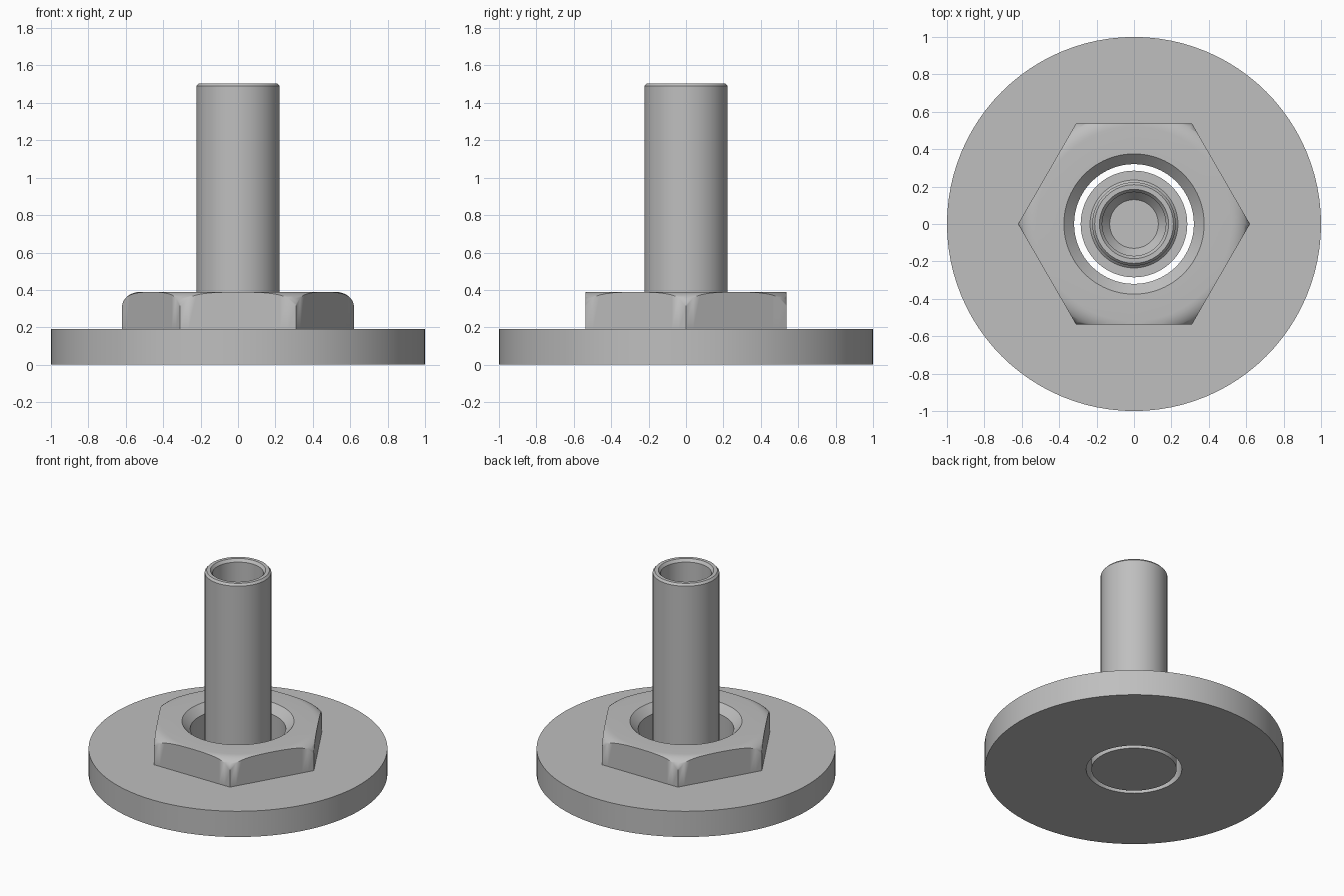
import bpy, bmesh, math

cube = bpy.data.objects.get("Cube")
if cube:
    bpy.data.objects.remove(cube)

STEEL = (0.52, 0.52, 0.52, 1)
steel = bpy.data.materials.new("grey steel")
steel.use_nodes = True
steel.diffuse_color = STEEL
steel.node_tree.nodes["Principled BSDF"].inputs["Base Color"].default_value = STEEL

SEGMENTS = 96


def revolve(name, profile, closed, shape=None):
    """Spin (radius, height) points about z; shape may adjust each point by angle."""
    bm = bmesh.new()
    rings = []
    for r, z in profile:
        ring = []
        for i in range(SEGMENTS):
            a = math.tau * i / SEGMENTS
            pr, pz = shape(r, z, a) if shape else (r, z)
            ring.append(bm.verts.new((pr * math.cos(a), pr * math.sin(a), pz)))
        rings.append(ring)
    pairs = list(zip(rings, rings[1:]))
    if closed:
        pairs.append((rings[-1], rings[0]))
    else:
        bm.faces.new(rings[0])
        bm.faces.new(rings[-1])
    for lower, upper in pairs:
        for i in range(SEGMENTS):
            j = (i + 1) % SEGMENTS
            bm.faces.new((lower[i], lower[j], upper[j], upper[i]))
    bmesh.ops.remove_doubles(bm, verts=bm.verts, dist=0.00005)
    bmesh.ops.recalc_face_normals(bm, faces=bm.faces)
    mesh = bpy.data.meshes.new(name)
    bm.to_mesh(mesh)
    bm.free()
    mesh.materials.append(steel)
    obj = bpy.data.objects.new(name, mesh)
    bpy.context.collection.objects.link(obj)
    bpy.ops.object.select_all(action="DESELECT")
    obj.select_set(True)
    bpy.context.view_layer.objects.active = obj
    bpy.ops.object.shade_smooth_by_angle(angle=math.radians(25))
    return obj


HOLE = 0.32
BASE_TOP = 0.19
NUT_TOP = 0.39

# Round base plate with a through hole
revolve("base_plate", [(HOLE, 0), (1, 0), (1, BASE_TOP), (HOLE, BASE_TOP)], True)

# Hexagonal nut: outer points are limited to the hexagon, top corners rounded
FLAT = 0.537
CORNER = FLAT / math.cos(math.pi / 6)
ROUND_START = 0.52


def hexagon(r, z, angle):
    if r < ROUND_START:
        return r, z
    turn = angle % (math.pi / 3) - math.pi / 6
    r = min(r, FLAT / math.cos(turn))
    if z > BASE_TOP:
        t = (r - ROUND_START) / (CORNER - ROUND_START)
        z -= 0.08 * (1 - math.sqrt(max(0, 1 - t * t)))
    return r, z


STEPS = 8
rounding = [(ROUND_START + (CORNER - ROUND_START) * math.sin(math.pi / 2 * k / STEPS), NUT_TOP)
            for k in range(STEPS, -1, -1)]
revolve("hex_nut",
        [(HOLE, BASE_TOP), (CORNER, BASE_TOP)] + rounding
        + [(0.375, NUT_TOP), (HOLE, NUT_TOP - 0.055)], True, hexagon)

# Hollow stud: foot flange, shank, chamfered rim, blind bore with a tapered end
revolve("stud", [
    (0.285, 0), (0.285, 0.1), (0.235, 0.1), (0.223, 0.112),
    (0.223, 1.49), (0.21, 1.505), (0.185, 1.505), (0.17, 1.485),
    (0.17, 0.85), (0.13, 0.8)], False)
